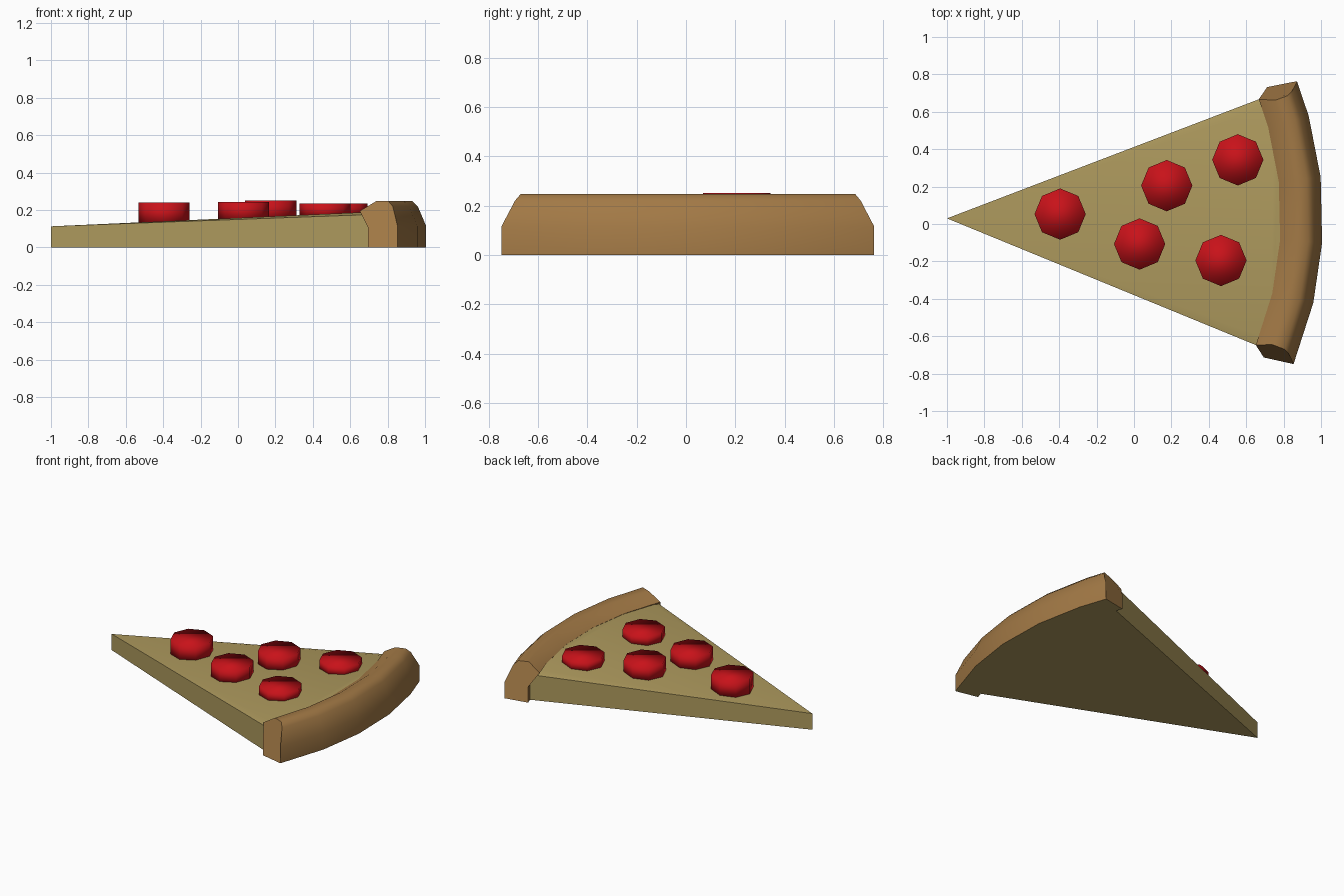
import bpy, bmesh, math
from mathutils import Vector, Matrix

if "Cube" in bpy.data.objects:
    bpy.data.objects.remove(bpy.data.objects["Cube"])


def material(name, rgb):
    m = bpy.data.materials.new(name)
    m.diffuse_color = (*rgb, 1)
    m.use_nodes = True
    m.node_tree.nodes["Principled BSDF"].inputs["Base Color"].default_value = m.diffuse_color
    return m


CHEESE = material("cheese", (0.42, 0.32, 0.11))
CRUST = material("crust", (0.36, 0.19, 0.06))
RED = material("pepperoni", (0.58, 0.006, 0.01))
TIP = Vector((-1.0, 0.03, 0))


def polar(r, deg, z):
    a = math.radians(deg)
    return TIP + Vector((r * math.cos(a), r * math.sin(a), z))


def top_z(x):
    return 0.113 + 0.045 * (x + 1)


def finish(name, bm, mats, angle):
    bmesh.ops.recalc_face_normals(bm, faces=bm.faces)
    me = bpy.data.meshes.new(name)
    bm.to_mesh(me)
    bm.free()
    for m in mats:
        me.materials.append(m)
    ob = bpy.data.objects.new(name, me)
    bpy.context.collection.objects.link(ob)
    bpy.ops.object.select_all(action='DESELECT')
    bpy.context.view_layer.objects.active = ob
    ob.select_set(True)
    bpy.ops.object.shade_smooth_by_angle(angle=math.radians(angle))
    return ob


# Cheese wedge: bottom outline, edge slightly below the top, inset top
ARC = [-22.3, -13, -3.7, 6.3, 15.8, 20.9]
bm = bmesh.new()
layers = []
for inset, drop in ((0, None), (0, 0.014), (1.7, 0)):
    ring = []
    for r, a in [(0, 0)] + [(1.85, a) for a in ARC]:
        if a == ARC[0]:
            a += inset
        elif a == ARC[-1]:
            a -= inset
        p = polar(r, a, 0)
        if drop is not None:
            p.z = top_z(p.x) - (drop if r else 0)
        ring.append(bm.verts.new(p))
    layers.append(ring)
for lo, hi in zip(layers, layers[1:]):
    for i in range(len(lo)):
        j = (i + 1) % len(lo)
        bm.faces.new((lo[i], lo[j], hi[j], hi[i]))
bm.faces.new(layers[0])
bm.faces.new(layers[-1])
bmesh.ops.remove_doubles(bm, verts=bm.verts, dist=0.0005)
finish("cheese_wedge", bm, [CHEESE], 30)

# Crust: profile (radius, z, extra angle at the ends) swept along the arc
PROFILE = [(1.85, 0, 1.4), (1.85, 0.11, 1.4), (1.785, 0.195, 0),
           (1.865, 0.248, -1.1), (1.935, 0.248, -1.1),
           (1.965, 0.22, -0.7), (2.01, 0.115, 0.5), (2.01, 0, 0.5)]
bm = bmesh.new()
rings = []
for k, a in enumerate(ARC):
    s = -1 if k == 0 else (1 if k == len(ARC) - 1 else 0)
    rings.append([bm.verts.new(polar(r, a + s * e, z)) for r, z, e in PROFILE])
n = len(PROFILE)
for A, B in zip(rings, rings[1:]):
    for i in range(n):
        j = (i + 1) % n
        f = bm.faces.new((A[i], A[j], B[j], B[i]))
        f.material_index = 1 if i == n - 1 else 0
for ring in (rings[0], rings[-1]):
    bm.faces.new(ring)
finish("crust", bm, [CRUST, CHEESE], 50)

# Pepperoni: eight-sided discs resting on the cheese
SLICES = [(-0.395, 0.053, 0.24), (0.175, 0.205, 0.252), (0.03, -0.107, 0.244),
          (0.555, 0.343, 0.235), (0.465, -0.195, 0.235)]
for i, (x, y, top) in enumerate(SLICES, 1):
    base = top_z(x) - 0.015
    bm = bmesh.new()
    bmesh.ops.create_cone(bm, cap_ends=True, segments=8, radius1=0.137,
                          radius2=0.137, depth=top - base,
                          matrix=Matrix.Translation((x, y, (top + base) / 2)))
    finish(f"pepperoni_{i}", bm, [RED], 100)
